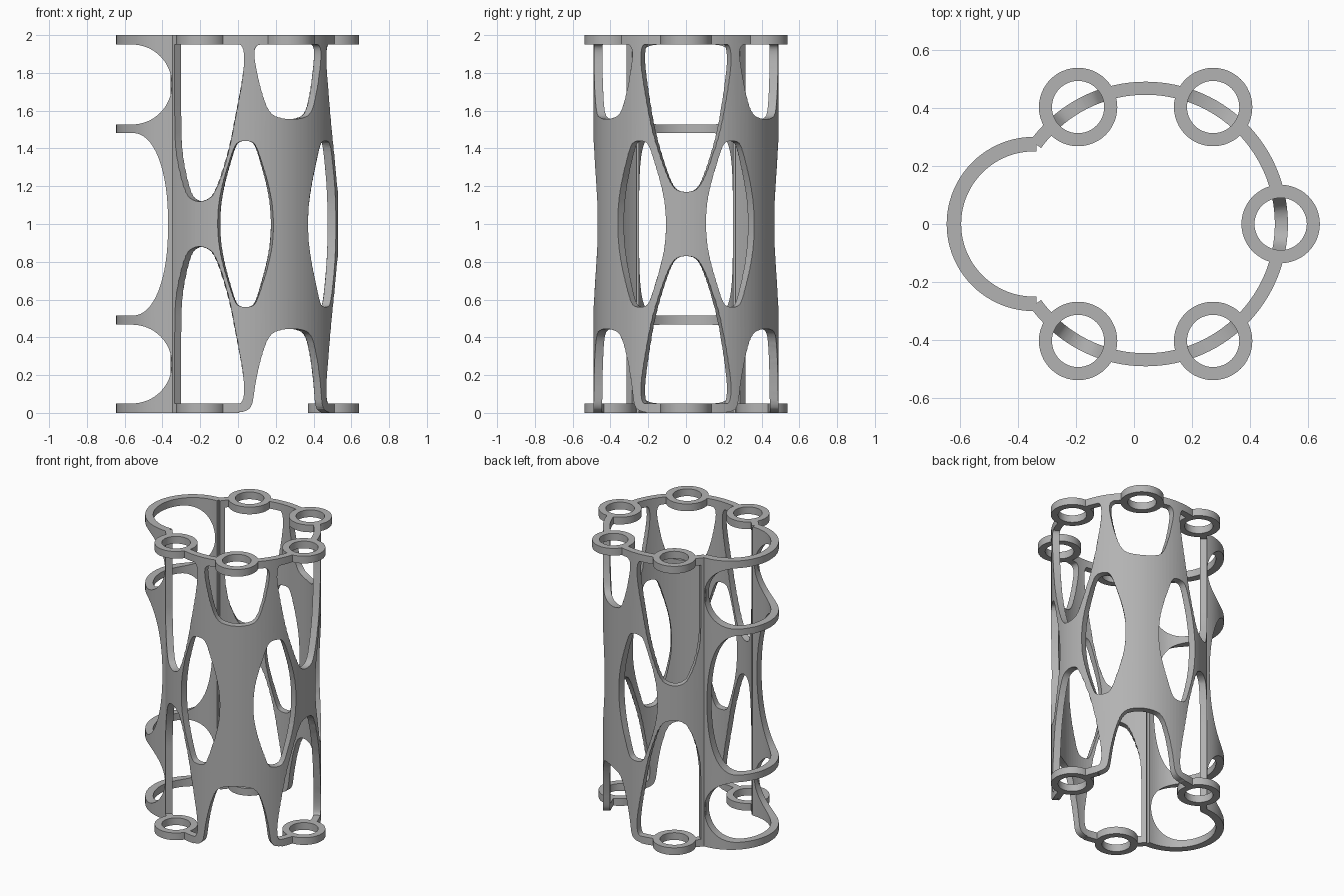
import bpy, bmesh
from math import radians, cos, sin, pi

cube = bpy.data.objects.get("Cube")
if cube:
    bpy.data.objects.remove(cube, do_unlink=True)

AXIS = 0.04                      # x of the main tube axis
R_IN, R_OUT, R_RING = 0.445, 0.49, 0.465
BAND = 0.05                      # height of the end bands

grey = bpy.data.materials.new("plain grey")
grey.use_nodes = True
colour = (0.45, 0.45, 0.45, 1)
grey.diffuse_color = colour
grey.node_tree.nodes["Principled BSDF"].inputs["Base Color"].default_value = colour


def finish(name, bm):
    bmesh.ops.recalc_face_normals(bm, faces=bm.faces)
    mesh = bpy.data.meshes.new(name)
    bm.to_mesh(mesh)
    bm.free()
    mesh.materials.append(grey)
    obj = bpy.data.objects.new(name, mesh)
    bpy.context.collection.objects.link(obj)
    return obj


def skin(bm, loops, closed=False):
    """Join equal vertex loops with quads, capping the ends unless closed."""
    rows = [[bm.verts.new(p) for p in loop] for loop in loops]
    n = len(rows[0])
    for a, b in zip(rows, rows[1:] + (rows[:1] if closed else [])):
        for i in range(n):
            j = (i + 1) % n
            bm.faces.new((a[i], a[j], b[j], b[i]))
    if not closed:
        bm.faces.new(rows[0])
        bm.faces.new(rows[-1])


def wall(bm, cx, cy, r0, r1, z0, z1, start, end, steps):
    """Curved wall between two angles; a full turn makes a ring."""
    full = end - start >= 360
    loops = []
    for i in range(steps if full else steps + 1):
        a = radians(start + (end - start) * i / steps)
        loops.append([(cx + r * cos(a), cy + r * sin(a), z)
                      for r, z in ((r0, z0), (r1, z0), (r1, z1), (r0, z1))])
    skin(bm, loops, full)


def soften(points, rounds=2):
    """Corner-cutting for smooth window outlines."""
    for _ in range(rounds):
        out = []
        for (a, b), (c, d) in zip(points, points[1:] + points[:1]):
            out += [(a * .75 + c * .25, b * .75 + d * .25),
                    (a * .25 + c * .75, b * .25 + d * .75)]
        points = out
    return points


def window(bm, angle, half, low=-99, high=99):
    """Radial cutter from (half angle, z) pairs mirrored about an angle."""
    outline = half + [(-a, z) for a, z in reversed(half)]
    outline = soften([(max(low, min(high, a)), z) for a, z in outline])
    skin(bm, [[(AXIS + r * cos(radians(angle + a)), r * sin(radians(angle + a)), z)
               for a, z in outline] for r in (0.3, 0.75)])


def cut(obj, cutter):
    cutter.hide_render = True
    mod = obj.modifiers.new("cut", "BOOLEAN")
    mod.operation, mod.solver, mod.object = "DIFFERENCE", "EXACT", cutter
    bpy.context.view_layer.objects.active = obj
    bpy.ops.object.modifier_apply(modifier=mod.name)
    bpy.data.objects.remove(cutter, do_unlink=True)


def smooth(obj):
    bpy.ops.object.select_all(action="DESELECT")
    obj.select_set(True)
    bpy.context.view_layer.objects.active = obj
    bpy.ops.object.shade_smooth_by_angle(angle=radians(30))


def flip(half):
    return [(a, 2 - z) for a, z in half]


# Window outlines as (half angle, height)
upper_lens = [(17.5, 1.08), (14.5, 1.21), (10.5, 1.32), (6.5, 1.42), (3, 1.44)]
lens = flip(upper_lens)[::-1] + upper_lens
deep = [(4, 1.17), (9, 1.2), (15, 1.32), (22, 1.5), (27, 1.72), (29.5, 1.86),
        (28.5, 1.95), (24, 1.95)]
side_deep = [(4, 1.12), (11, 1.16), (19.5, 1.38), (24, 1.58), (28, 1.76),
             (29.5, 1.88), (28, 1.95), (24, 1.95)]
shallow = [(6, 1.555), (15, 1.58), (20, 1.69), (23.5, 1.82), (25, 1.91)]
shallow_top = shallow + [(23, 1.95), (18, 1.95)]
shallow_base = flip(shallow) + [(26, 0.04), (29, 0.01), (37, 0), (37, -0.1), (30, -0.1)]

# Main tube, open on one side
bm = bmesh.new()
wall(bm, AXIS, 0, R_IN, R_OUT, 0, 2, -144, 144, 96)
frame = finish("lattice_tube", bm)

bm = bmesh.new()
for a in (-90, -30, 30, 90):
    window(bm, a, lens)
for half in (deep, flip(deep)):
    window(bm, 0, half)
for side in (-1, 1):
    window(bm, 60 * side, shallow_top)
    window(bm, 60 * side, shallow_base)
    limits = {"high": 20} if side > 0 else {"low": -20}
    for half in (side_deep, flip(side_deep)):
        window(bm, 120 * side, half, **limits)
cut(frame, finish("window_cutter", bm))

# Eyelets on both end bands
eyelets = [(a, 2 - BAND) for a in (-120, -60, 0, 60, 120)]
eyelets += [(a, 0) for a in (-120, 0, 120)]
holes = bmesh.new()
for a, z in eyelets:
    x, y = AXIS + R_RING * cos(radians(a)), R_RING * sin(radians(a))
    bm = bmesh.new()
    wall(bm, x, y, 0.09, 0.135, z, z + BAND, 0, 360, 48)
    smooth(finish("upper_eyelet" if z else "lower_eyelet", bm))
    circle = [(x + 0.0905 * cos(pi * i / 24), y + 0.0905 * sin(pi * i / 24))
              for i in range(48)]
    skin(holes, [[(px, py, h) for px, py in circle]
                 for h in (z - 0.01, z + BAND + 0.01)])
cut(frame, finish("eyelet_hole_cutter", holes))
smooth(frame)

# Half-round cradle with scooped sides
bm = bmesh.new()
wall(bm, -0.345, 0, 0.25, 0.30, 0, 2, 88, 272, 56)
cradle = finish("side_cradle", bm)
bm = bmesh.new()
for z0, z1, depth, power in ((0.05, 0.467, 0.21, 2), (0.515, 1.482, 0.19, 2.2),
                             (1.527, 1.95, 0.21, 2)):
    mid, b = (z0 + z1) / 2, (z1 - z0) / 2
    outline = [(-0.8, z1), (-0.8, z0)]
    for i in range(33):
        t = -pi / 2 + pi * i / 32
        s = abs(sin(t)) ** (2 / power) * (1 if t > 0 else -1)
        outline.append((-0.56 + depth * max(cos(t), 0) ** (2 / power), mid + b * s))
    skin(bm, [[(x, y, z) for x, z in outline] for y in (-0.5, 0.5)])
cut(cradle, finish("scoop_cutter", bm))
smooth(cradle)
